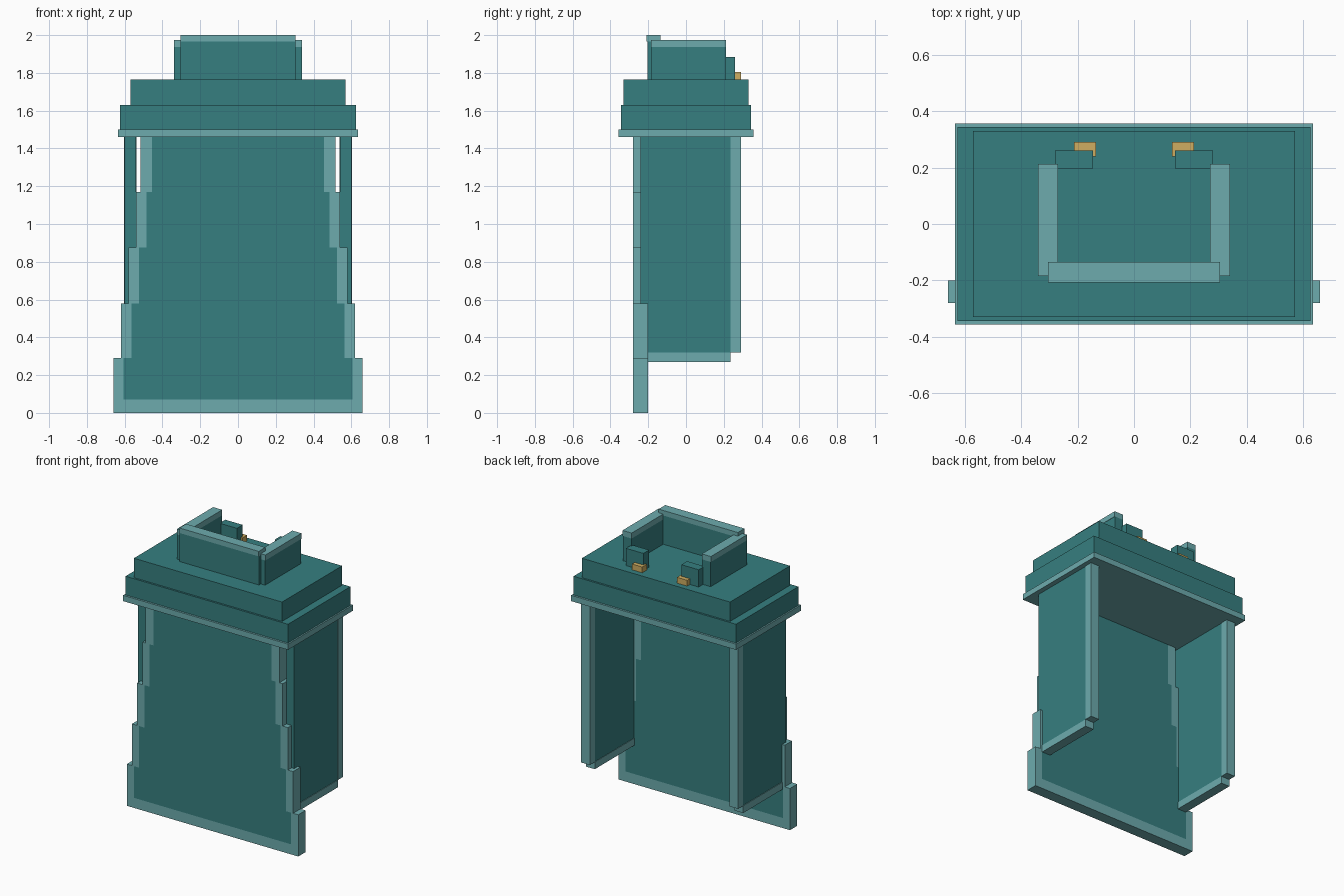
import bpy
import bmesh
from mathutils import Vector

default = bpy.data.objects.get("Cube")
if default:
    bpy.data.objects.remove(default, do_unlink=True)


def material(name, rgb):
    mat = bpy.data.materials.new(name)
    mat.use_nodes = True
    colour = (*rgb, 1)
    mat.diffuse_color = colour
    mat.node_tree.nodes["Principled BSDF"].inputs["Base Color"].default_value = colour
    return mat


TEAL = material("teal cloth", (0.037, 0.212, 0.216))
TRIM = material("pale teal trim", (0.153, 0.407, 0.423))
GOLD = material("gold", (0.62, 0.42, 0.12))


def finish(name, bm, mat):
    bmesh.ops.recalc_face_normals(bm, faces=bm.faces)
    mesh = bpy.data.meshes.new(name)
    bm.to_mesh(mesh)
    bm.free()
    mesh.materials.append(mat)
    obj = bpy.data.objects.new(name, mesh)
    bpy.context.collection.objects.link(obj)
    return obj


def box(name, x, y, z, mat, pair=False):
    """Box from (low, high) ranges; a pair is mirrored across x."""
    bm = bmesh.new()
    bmesh.ops.create_cube(bm, size=1)
    for v in bm.verts:
        v.co = Vector([r[0] if c < 0 else r[1] for c, r in zip(v.co, (x, y, z))])
    obj = finish(name, bm, mat)
    if pair:
        obj.modifiers.new("Mirror", "MIRROR").use_mirror_merge = False
    return obj


def slab(name, outline, y, mat):
    """Outline in x and z, extruded from front to back."""
    bm = bmesh.new()
    face = bm.faces.new([bm.verts.new((px, y[0], pz)) for px, pz in outline])
    side = bmesh.ops.extrude_face_region(bm, geom=[face])["geom"]
    moved = [v for v in side if isinstance(v, bmesh.types.BMVert)]
    bmesh.ops.translate(bm, verts=moved, vec=(0, y[1] - y[0], 0))
    return finish(name, bm, mat)


# Stepped front apron: five tiers narrowing upward, with a border down both sides
LEVELS = [0, 0.29, 0.58, 0.875, 1.17, 1.46]
OUTER = [0.66, 0.62, 0.58, 0.54, 0.515]
INNER = [0.605, 0.565, 0.525, 0.485, 0.455]
HEM = 0.07


def stairs(widths, bottom):
    path = []
    for i, w in enumerate(widths):
        path += [(w, bottom if i == 0 else LEVELS[i]), (w, LEVELS[i + 1])]
    return path


def flip(path):
    return [(-px, pz) for px, pz in reversed(path)]


outer, inner = stairs(OUTER, 0), stairs(INNER, HEM)
APRON_Y = (-0.28, -0.2)
slab("front_apron", inner + flip(inner), APRON_Y, TEAL)
slab("front_apron_border", outer + inner[::-1] + flip(inner)[::-1] + flip(outer),
     APRON_Y, TRIM)

# Side panels with hem and back edging
box("side_panels", (0.54, 0.6), (-0.24, 0.235), (0.32, 1.46), TEAL, True)
box("side_panel_hems", (0.537, 0.604), (-0.205, 0.235), (0.27, 0.32), TRIM, True)
box("side_panel_back_edges", (0.537, 0.604), (0.235, 0.29), (0.32, 1.46), TRIM, True)

# Stacked body tiers
box("body_rim", (-0.635, 0.635), (-0.357, 0.357), (1.46, 1.5), TRIM)
box("body_lower_tier", (-0.625, 0.625), (-0.343, 0.343), (1.5, 1.63), TEAL)
box("body_upper_tier", (-0.57, 0.57), (-0.33, 0.33), (1.63, 1.765), TEAL)

# Collar walls with pale caps
box("collar_front", (-0.305, 0.305), (-0.205, -0.135), (1.765, 1.965), TEAL)
box("collar_front_cap", (-0.305, 0.305), (-0.208, -0.135), (1.965, 2), TRIM)
box("collar_sides", (0.27, 0.338), (-0.185, 0.212), (1.765, 1.937), TEAL, True)
box("collar_side_caps", (0.27, 0.34), (-0.185, 0.212), (1.937, 1.975), TRIM, True)

# Collar end blocks and gold clasps
box("collar_ends", (0.146, 0.28), (0.197, 0.26), (1.765, 1.885), TEAL, True)
box("clasps", (0.134, 0.212), (0.24, 0.29), (1.765, 1.805), GOLD, True)
